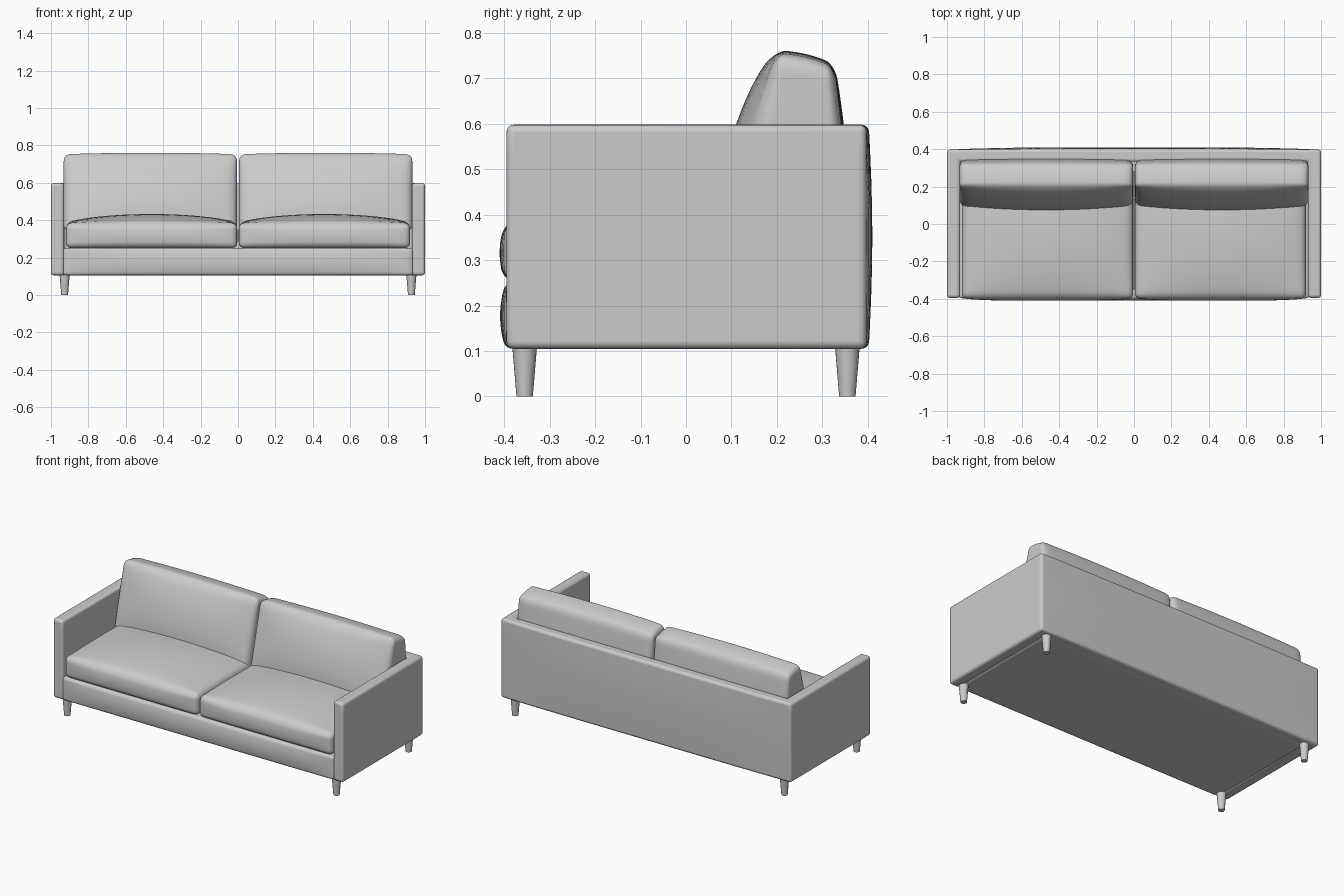
import bpy, bmesh, math
from mathutils import Vector

if "Cube" in bpy.data.objects:
    bpy.data.objects.remove(bpy.data.objects["Cube"])

fabric = bpy.data.materials.new("grey fabric")
fabric.diffuse_color = (0.6, 0.6, 0.6, 1)
fabric.use_nodes = True
fabric.node_tree.nodes["Principled BSDF"].inputs["Base Color"].default_value = fabric.diffuse_color


def finish(name, bm, mirror="", bevel=0, angle=40):
    bmesh.ops.recalc_face_normals(bm, faces=bm.faces)
    me = bpy.data.meshes.new(name)
    bm.to_mesh(me)
    bm.free()
    me.materials.append(fabric)
    ob = bpy.data.objects.new(name, me)
    bpy.context.collection.objects.link(ob)
    if bevel:
        m = ob.modifiers.new("bevel", 'BEVEL')
        m.width, m.segments, m.limit_method = bevel, 4, 'ANGLE'
        m.angle_limit = math.radians(50)
    if mirror:
        m = ob.modifiers.new("mirror", 'MIRROR')
        m.use_axis = ('X' in mirror, 'Y' in mirror, False)
    bpy.context.view_layer.objects.active = ob
    ob.select_set(True)
    bpy.ops.object.shade_smooth_by_angle(angle=math.radians(angle))
    ob.select_set(False)
    return ob


def soft_box(name, lo, hi, r, deform, mirror=""):
    """Rounded box; deform(p, u, v, w) moves points, u v w run -1..1."""
    lo, hi = Vector(lo), Vector(hi)
    mid, half = (lo + hi) / 2, (hi - lo) / 2
    bm = bmesh.new()
    bmesh.ops.create_cube(bm, size=2)
    bmesh.ops.subdivide_edges(bm, edges=bm.edges, cuts=23, use_grid_fill=True)
    for v in bm.verts:
        # crowd the grid towards the edges, then round them
        t = [math.sin(c * math.pi / 2) for c in v.co]
        p = Vector([t[i] * half[i] for i in range(3)])
        core = Vector([max(r - half[i], min(half[i] - r, p[i])) for i in range(3)])
        d = p - core
        if d.length > 1e-6 and sum(abs(c) > 1e-6 for c in d) > 1:
            p = core + d.normalized() * r
        v.co = deform(mid + p, *[p[i] / half[i] for i in range(3)])
    return finish(name, bm, mirror)


def crown(a, b):
    return max(0, 1 - a * a) ** 0.7 * max(0, 1 - b * b) ** 0.7


# U-shaped frame: both arms and the back in one shell, back slightly bowed
bm = bmesh.new()
N = 16
back = [(1 - 2 * i / N, 0.397) for i in range(N + 1)]
plan = [(-0.93, 0.335), (-0.93, -0.395), (-1, -0.395)] + back[::-1] + \
       [(1, -0.395), (0.93, -0.395), (0.93, 0.335)]
rings = []
for k in range(9):
    w = k / 8
    z = 0.105 + 0.493 * w
    ring = []
    for x, y in plan:
        if y > 0.39:
            y += 0.013 * (1 - x ** 4) * (0.4 + 0.6 * math.sin(math.pi * w))
        ring.append(bm.verts.new((x, y, z)))
    rings.append(ring)
n = len(plan)
for a, b in zip(rings, rings[1:]):
    for i in range(n):
        j = (i + 1) % n
        bm.faces.new((a[i], a[j], b[j], b[i]))
bm.faces.new(rings[0])
bm.faces.new(rings[-1])
finish("arms_and_back_frame", bm, bevel=0.016)


# Base under the seat, front padded slightly
def base_shape(p, u, v, w):
    if v < 0:
        p.y -= 0.012 * (1 - u ** 6) * (1 - w * w) * -v
    return p


soft_box("seat_base", (-0.935, -0.397, 0.105), (0.935, 0.36, 0.25), 0.015, base_shape)


# Seat cushions with crowned tops
def seat_shape(p, u, v, w):
    if w > 0:
        p.z += 0.05 * crown(u, v) * w
    if v < 0:
        p.y -= 0.012 * (1 - u ** 4) * (1 - w * w) * -v
    return p


soft_box("seat_cushion", (0.004, -0.398, 0.25), (0.92, 0.33, 0.383), 0.03, seat_shape, "X")


# Back cushions: sloping front, near-upright back, sloped top
def pillow_shape(p, u, v, w):
    z = p.z
    f = (v + 1) / 2
    front = 0.105 + 0.27 * (z - 0.4)
    rear = 0.34 - 0.09 * max(0, z - 0.6)
    p.y = front + (rear - front) * f - 0.05 * crown(u, w) * (1 - f) + 0.008 * crown(u, w) * f
    if w > 0:
        p.z += w * (0.008 * (1 - u * u) - 0.03 * f * f)
    return p


soft_box("back_cushion", (0.006, 0.1, 0.34), (0.932, 0.34, 0.753), 0.035, pillow_shape, "X")

# Tapered legs
bm = bmesh.new()
bmesh.ops.create_cone(bm, cap_ends=True, segments=24, radius1=0.018, radius2=0.027, depth=0.108)
bmesh.ops.translate(bm, verts=bm.verts, vec=(0.927, -0.355, 0.054))
finish("leg", bm, "XY")
